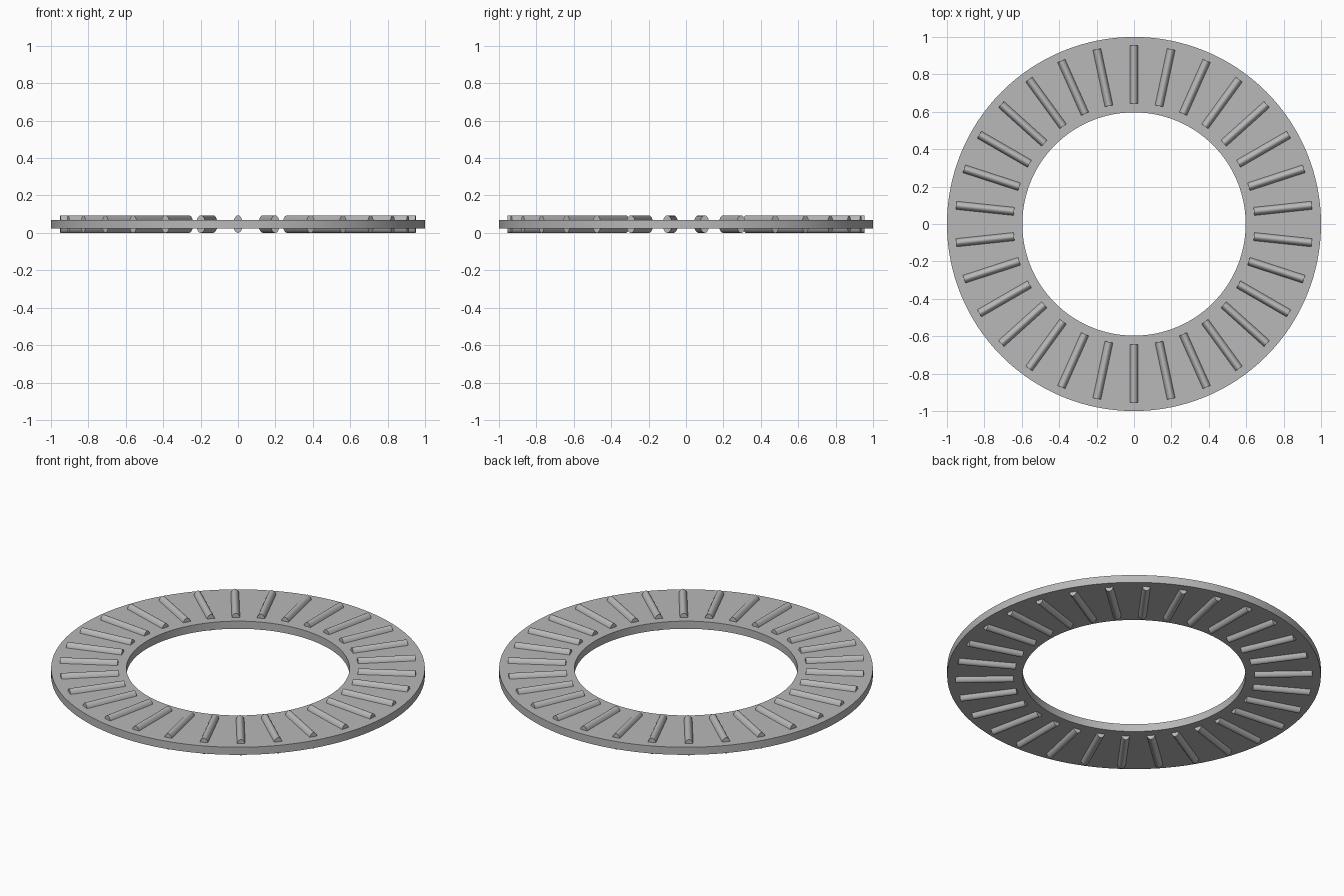
import bpy
import bmesh
import math
from mathutils import Matrix

OUTER, INNER = 1.0, 0.597
MID_Z = 0.047
HALF_THICK = 0.0225
ROLLERS = 30
ROLLER_IN, ROLLER_OUT = 0.645, 0.955
SEGMENTS = 128

cube = bpy.data.objects.get("Cube")
if cube:
    bpy.data.objects.remove(cube, do_unlink=True)

# Plain grey metal
steel = bpy.data.materials.new("grey steel")
steel.use_nodes = True
grey = (0.48, 0.48, 0.48, 1)
steel.diffuse_color = grey
steel.node_tree.nodes["Principled BSDF"].inputs["Base Color"].default_value = grey


def finish(bm, name):
    """Turn a bmesh into a shaded, coloured object."""
    bmesh.ops.recalc_face_normals(bm, faces=bm.faces)
    mesh = bpy.data.meshes.new(name)
    bm.to_mesh(mesh)
    bm.free()
    mesh.materials.append(steel)
    obj = bpy.data.objects.new(name, mesh)
    bpy.context.collection.objects.link(obj)
    bpy.ops.object.select_all(action="DESELECT")
    obj.select_set(True)
    bpy.context.view_layer.objects.active = obj
    bpy.ops.object.shade_smooth_by_angle(angle=math.radians(35))
    return obj


# Flat cage ring: a rectangular section spun about z
bm = bmesh.new()
section = [bm.verts.new((r, 0, MID_Z + s * HALF_THICK))
           for r, s in ((INNER, -1), (OUTER, -1), (OUTER, 1), (INNER, 1))]
edges = [bm.edges.new((section[i], section[(i + 1) % 4])) for i in range(4)]
bmesh.ops.spin(bm, geom=section + edges, cent=(0, 0, 0), axis=(0, 0, 1),
               angle=math.tau, steps=SEGMENTS, use_merge=True)
bmesh.ops.remove_doubles(bm, verts=bm.verts, dist=0.0001)
finish(bm, "cage_ring")

# Radial needle rollers: oval bars that stand out above and below the ring
bm = bmesh.new()
lay_radially = (Matrix.Translation(((ROLLER_IN + ROLLER_OUT) / 2, 0, MID_Z))
                @ Matrix.Diagonal((1, 0.025, MID_Z, 1))
                @ Matrix.Rotation(math.pi / 2, 4, "Y"))
for i in range(ROLLERS):
    turn = Matrix.Rotation(math.pi / 2 + math.tau * i / ROLLERS, 4, "Z")
    bmesh.ops.create_cone(bm, cap_ends=True, segments=32, radius1=1, radius2=1,
                          depth=ROLLER_OUT - ROLLER_IN, matrix=turn @ lay_radially)
finish(bm, "needle_rollers")
